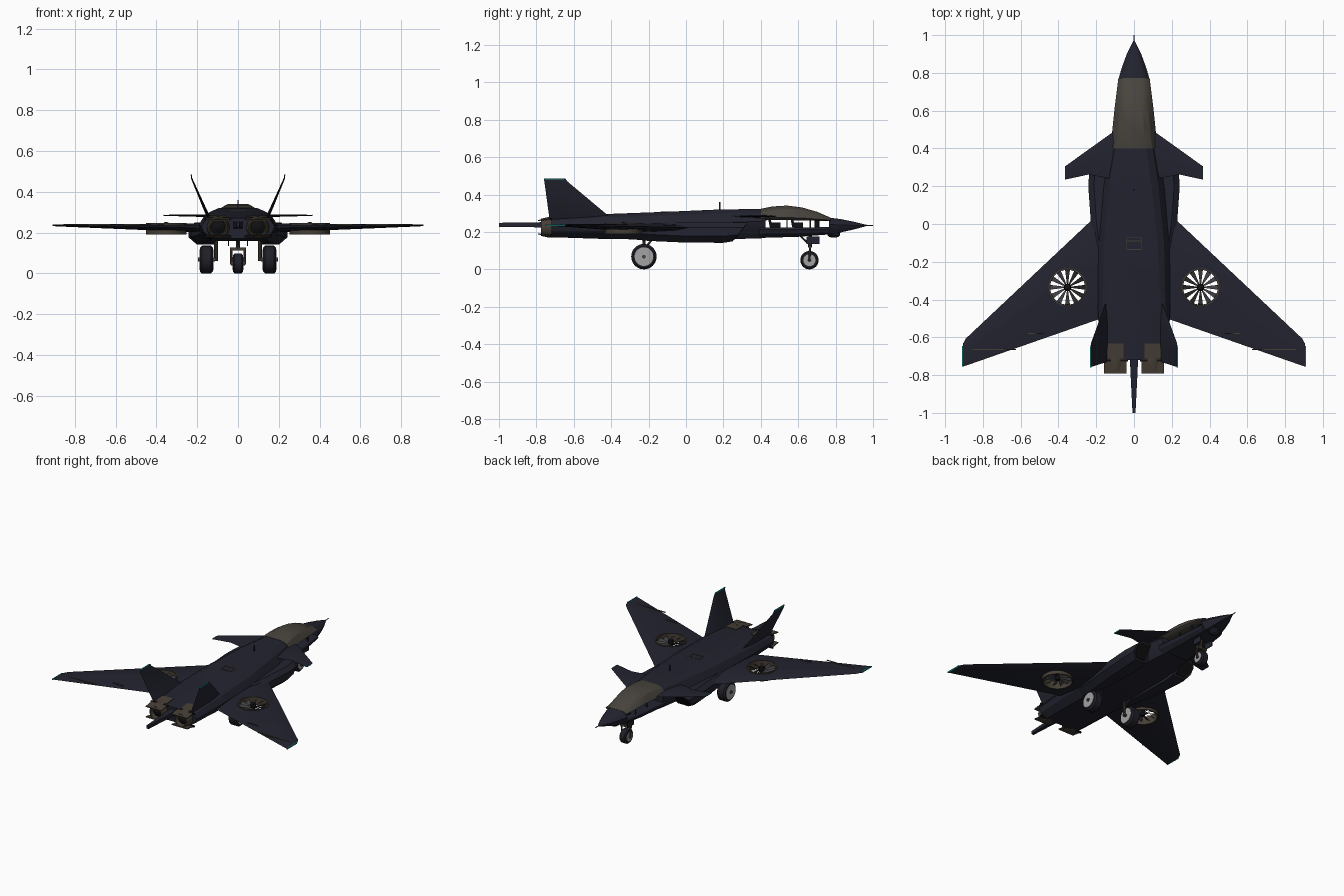
import bpy, bmesh
from math import sin, cos, pi, radians
from mathutils import Vector, Matrix

default = bpy.data.objects.get("Cube")
if default:
    bpy.data.objects.remove(default, do_unlink=True)


def material(name, *rgb):
    m = bpy.data.materials.new(name)
    m.use_nodes = True
    m.diffuse_color = (*rgb, 1)
    m.node_tree.nodes["Principled BSDF"].inputs["Base Color"].default_value = (*rgb, 1)
    return m


hull = material("dark navy", .016, .017, .028)
glass = material("smoky canopy", .065, .058, .048)
metal = material("bronze metal", .06, .048, .036)
rubber = material("tyre rubber", .014, .014, .021)
light_grey = material("hub grey", .36, .36, .36)
black = material("near black", .005, .005, .006)
steel = material("fan steel", .05, .05, .053)
teal = material("teal light", .01, .27, .25)
parts = []


def finish(name, bm, mat, mirror=False):
    bmesh.ops.recalc_face_normals(bm, faces=bm.faces)
    me = bpy.data.meshes.new(name)
    bm.to_mesh(me)
    bm.free()
    me.materials.append(mat)
    ob = bpy.data.objects.new(name, me)
    bpy.context.collection.objects.link(ob)
    if mirror:
        ob.modifiers.new("Mirror", 'MIRROR').use_mirror_merge = False
    parts.append(ob)
    return ob


def loft(name, rings, mat, mirror=False, closed=False):
    bm = bmesh.new()
    vs = [[bm.verts.new(p) for p in r] for r in rings]
    pairs = list(zip(vs, vs[1:])) + ([(vs[-1], vs[0])] if closed else [])
    for a, b in pairs:
        n = len(a)
        for i in range(n):
            bm.faces.new((a[i], a[(i + 1) % n], b[(i + 1) % n], b[i]))
    if not closed:
        bm.faces.new(vs[0])
        bm.faces.new(vs[-1])
    return finish(name, bm, mat, mirror)


def spin(name, origin, axis, profile, mat, mirror=False, closed=False, n=24):
    """Revolve (distance, radius) pairs about an axis."""
    o, a = Vector(origin), Vector(axis).normalized()
    u = a.orthogonal().normalized()
    v = a.cross(u)
    rings = [[o + a * t + (u * cos(2 * pi * i / n) + v * sin(2 * pi * i / n)) * r
              for i in range(n)] for t, r in profile]
    return loft(name, rings, mat, mirror, closed)


def rod(name, p, q, r, mat, mirror=False):
    d = Vector(q) - Vector(p)
    return spin(name, p, d, [(0, r), (d.length, r)], mat, mirror, n=10)


def box(name, centre, size, mat, mirror=False, tilt=0):
    bm = bmesh.new()
    mtx = (Matrix.Translation(centre) @ Matrix.Rotation(radians(tilt), 4, 'X')
           @ Matrix.Diagonal((*size, 1)))
    bmesh.ops.create_cube(bm, size=1, matrix=mtx)
    return finish(name, bm, mat, mirror)


def section(y, w, top, mid, bot, flat):
    """Faceted hull cross-section with a chine at mid height."""
    half = [(w * flat, top), (w * (flat + 1.2) / 2.2, mid + (top - mid) * .7), (w, mid),
            (w * .93, mid + (bot - mid) * .5), (w * .68, bot)]
    return [(x, y, z) for x, z in half] + [(-x, y, z) for x, z in reversed(half)]


def hull_loft(name, rows, mat):
    return loft(name, [section(*r) for r in rows], mat)


# Fuselage: nose, open cockpit tub, main body
hull_loft("nose", [(.97, .004, .237, .235, .233, .5), (.9, .038, .254, .235, .214, .45),
                   (.83, .064, .268, .237, .198, .45), (.765, .083, .277, .24, .187, .5)], hull)
hull_loft("cockpit_tub", [(.77, .083, .226, .215, .187, .9), (.6, .104, .224, .212, .174, .9),
                          (.39, .126, .224, .212, .168, .9)], hull)
hull_loft("main_body", [(.425, .122, .322, .258, .167, .5), (.2, .16, .321, .25, .16, .58),
                        (-.1, .188, .308, .245, .158, .66), (-.45, .192, .295, .24, .163, .72),
                        (-.72, .18, .272, .232, .172, .75)], hull)
rod("nose_probe", (0, .96, .235), (0, 1, .235), .003, metal)
box("spine_antenna", (0, .18, .338), (.005, .008, .045), hull)
spin("chin_sensor", (0, .79, .2), (0, 0, -1),
     [(0, .035), (.016, .034), (.026, .024), (.031, .008)], hull, n=16)

# Canopy and cockpit fittings
hull_loft("canopy", [(.772, .083, .277, .264, .258, .5), (.7, .092, .308, .269, .26, .48),
                     (.62, .102, .331, .275, .262, .46), (.54, .11, .341, .277, .263, .45),
                     (.46, .118, .336, .276, .263, .46), (.4, .125, .324, .272, .262, .5)], glass)
for i, y in enumerate((.6, .48)):
    box(f"seat_{i + 1}", (0, y, .235), (.06, .05, .03), black)
    box(f"seat_back_{i + 1}", (0, y - .03, .25), (.055, .014, .05), black, tilt=12)
box("instrument_panel", (0, .7, .244), (.1, .025, .045), black)
for y in (.54, .665):
    rod("canopy_post", (.075, y, .215), (.075, y, .27), .004, hull, True)

# Side intakes
loft("intake_nacelle", [[(x, y + (z - .2) * lean, z) for x, z in
     ((.11, bot), (w - .04, bot), (w, bot + .035), (w, .225), (w - .03, .25), (.11, .25))]
     for y, w, bot, lean in ((.29, .235, .15, .8), (.2, .242, .142, 0), (0, .228, .143, 0),
                             (-.2, .2, .152, 0), (-.38, .17, .17, 0))], hull, True)
loft("intake_mouth", [[(x, y + (z - .2) * .8, z) for x, z in
     ((.13, .16), (.196, .16), (.224, .188), (.224, .222), (.202, .24), (.13, .24))]
     for y in (.285, .293)], black, True)


# Lifting surfaces: faceted aerofoil between a root and a tip chord
def foil(name, stations, up, mat=hull):
    rings = []
    for x, z, lead, trail, t in stations:
        c = trail - lead
        rings.append([Vector((x, lead + c * f, z)) + Vector(up) * h * t / 2
                      for f, h in ((0, 0), (.15, .7), (.4, 1), (.75, .7), (1, 0),
                                   (.75, -.7), (.4, -1), (.15, -.7))])
    return loft(name, rings, mat, True)


wing = foil("wing", [(.14, .222, .1, -.488, .045), (.89, .236, -.606, -.75, .01),
                     (.906, .236, -.635, -.755, .007)], (0, 0, 1))
foil("canard", [(.1, .283, .495, .235, .016), (.24, .284, .395, .262, .01),
                (.365, .285, .305, .235, .005)], (0, 0, 1))
foil("tail_fin", [(.142, .27, -.395, -.73, .018), (.228, .468, -.632, -.757, .007),
                  (.229, .485, -.645, -.76, .005)], (1, 0, 0))
box("wing_tip_light", (.907, -.7, .236), (.006, .108, .009), teal, True)
box("canard_tip_light", (.364, .265, .285), (.004, .05, .006), teal, True)
box("fin_tip_light", (.229, -.705, .483), (.007, .108, .006), teal, True)

# Lift fans set through the wings
FX, FY = .352, -.335
cutter = spin("fan_cutter", (FX, FY, 0), (0, 0, 1), [(.1, .097), (.4, .097)], black, n=32)
cutter.hide_render = True
cut = wing.modifiers.new("FanHole", 'BOOLEAN')
cut.operation, cut.object, cut.solver = 'DIFFERENCE', cutter, 'EXACT'
bpy.context.view_layer.objects.active = wing
bpy.ops.object.modifier_move_to_index(modifier="FanHole", index=0)
bpy.ops.object.modifier_apply(modifier="FanHole")
parts.remove(cutter)
bpy.data.objects.remove(cutter, do_unlink=True)
spin("fan_duct", (FX, FY, 0), (0, 0, 1),
     [(.19, .092), (.19, .1), (.247, .1), (.247, .092)], metal, True, True, 32)
spin("fan_hub", (FX, FY, 0), (0, 0, 1),
     [(.2, .014), (.235, .02), (.246, .016), (.252, .006)], black, True, n=16)
bm = bmesh.new()
for k in range(12):
    turn = Matrix.Rotation(2 * pi * k / 12, 3, 'Z')
    quad = [(.016, -.003, .224), (.093, -.013, .232), (.093, .013, .212), (.016, .003, .218)]
    low = [Vector(p) - Vector((0, 0, .003)) for p in quad]
    centre = Vector((FX, FY, 0))
    a, b = [[bm.verts.new(turn @ Vector(p) + centre) for p in q] for q in (quad, low)]
    bm.faces.new(a)
    bm.faces.new(b)
    for i in range(4):
        bm.faces.new((a[i], a[(i + 1) % 4], b[(i + 1) % 4], b[i]))
finish("fan_blades", bm, steel, True)

# Engine nozzles, thrust paddles, tail boom
spin("nozzle", (.097, -.7, .225), (0, -1, 0),
     [(0, .056), (.035, .055), (.075, .046), (.075, .04), (.04, .036)], metal, True)
spin("exhaust_core", (.097, -.742, .225), (0, -1, 0), [(0, .034), (.006, .034), (.02, .008)],
     black, True)
for side, name in ((1, "upper"), (-1, "lower")):
    box(f"{name}_paddle", (.1, -.755, .225 + side * .041), (.12, .075, .006), metal, True,
        tilt=side * 8)
    box(f"{name}_paddle_hinge", (.1, -.722, .225 + side * .044), (.135, .012, .01), black, True)
box("exhaust_deck", (.1, -.672, .276), (.088, .08, .009), metal, True, tilt=5)
loft("tail_boom", [[(sx * w, y, .238 + sz * h) for sx, sz in ((1, 1), (-1, 1), (-1, -1), (1, -1))]
                   for y, w, h in ((-.66, .024, .02), (-.8, .018, .013), (-1, .008, .011))], hull)

# Surface panel lines
box("aileron_line", (.74, -.665, .2385), (.23, .004, .006), metal, True)
box("flap_line", (.52, -.58, .2385), (.08, .004, .006), metal, True)
for y in (-.07, -.09, -.135):
    box("hatch_bar", (0, y, .307), (.08, .004, .006), metal)
box("hatch_side", (.039, -.1025, .307), (.004, .065, .006), metal, True)


# Landing gear
def wheel(name, x, y, r, w, hub, mat, mirror):
    spin(f"{name}_tyre", (x, y, r), (1, 0, 0),
         [(-w, hub), (-w, r * .85), (-w * .7, r), (w * .7, r), (w, r * .85), (w, hub)],
         rubber, mirror, n=32)
    spin(f"{name}_hub", (x, y, r), (1, 0, 0), [(-w - .002, hub), (w + .002, hub)], mat, mirror)
    spin(f"{name}_axle", (x, y, r), (1, 0, 0), [(-w - .01, .01), (w + .01, .01)], steel, mirror)


wheel("main_wheel", .155, -.225, .068, .032, .05, light_grey, True)
rod("main_strut", (.108, -.225, .06), (.108, -.225, .18), .009, metal, True)
rod("main_brace", (.108, -.225, .11), (.108, -.17, .17), .005, steel, True)
rod("main_axle_link", (.1, -.225, .068), (.155, -.225, .068), .008, metal, True)
wheel("nose_wheel", 0, .66, .049, .024, .032, light_grey, False)
rod("nose_fork", (.034, .66, .045), (.034, .663, .12), .006, metal, True)
box("nose_fork_bridge", (0, .663, .12), (.08, .016, .014), metal)
rod("nose_strut", (0, .663, .12), (0, .665, .19), .01, metal)
rod("nose_brace", (0, .663, .13), (0, .61, .18), .005, steel)
box("nose_gear_door", (.046, .68, .155), (.005, .07, .04), hull, True)

# Smooth the round parts, keep the hard edges
bpy.ops.object.select_all(action='DESELECT')
for ob in parts:
    ob.select_set(True)
bpy.context.view_layer.objects.active = parts[0]
bpy.ops.object.shade_smooth_by_angle(angle=radians(28))
